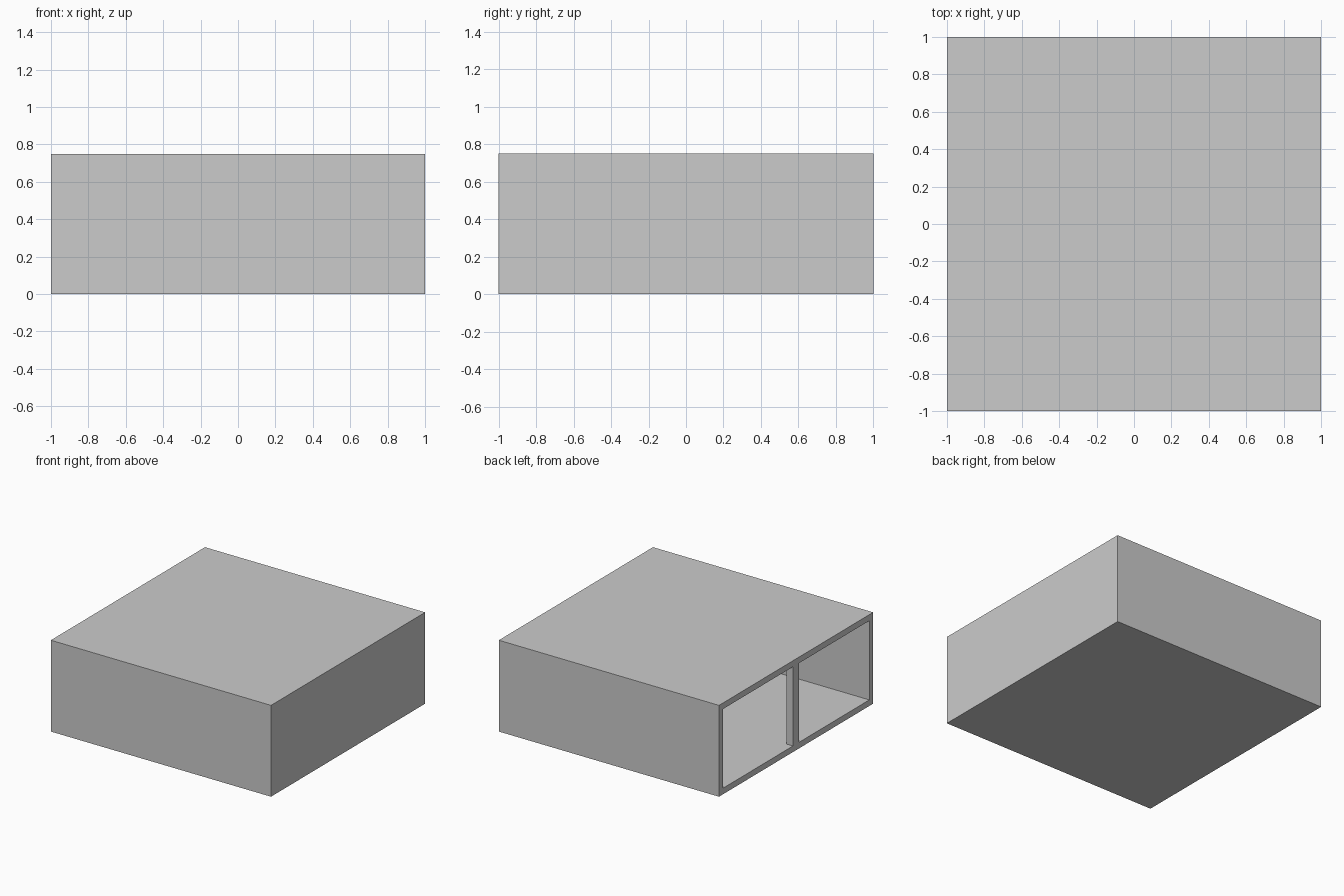
import bpy

if "Cube" in bpy.data.objects:
    bpy.data.objects.remove(bpy.data.objects["Cube"])

L = 1.0      # half length
H = 0.75     # height
T = 0.05     # panel thickness


def box(name, lo, hi):
    """Axis-aligned box between two corners."""
    bpy.ops.mesh.primitive_cube_add(size=1, location=[(a + b) / 2 for a, b in zip(lo, hi)])
    ob = bpy.context.object
    ob.name = name
    ob.scale = [b - a for a, b in zip(lo, hi)]
    bpy.ops.object.transform_apply(location=False, rotation=False, scale=True)
    return ob


# floor and roof slabs
box("floor", (-L, -L, 0), (L, L, T))
box("roof", (-L, -L, H - T), (L, L, H))

# front and back walls
for name, s in (("front_wall", -1), ("back_wall", 1)):
    y0, y1 = sorted((s * L, s * (L - T)))
    box(name, (-L, y0, T), (L, y1, H - T))

# closed right end; the left end stays open
box("right_wall", (L - T, -L + T, T), (L, L - T, H - T))

# centre post in the open left end
box("centre_post", (-L, -0.04, T), (-L + 0.06, 0.04, H - T))
